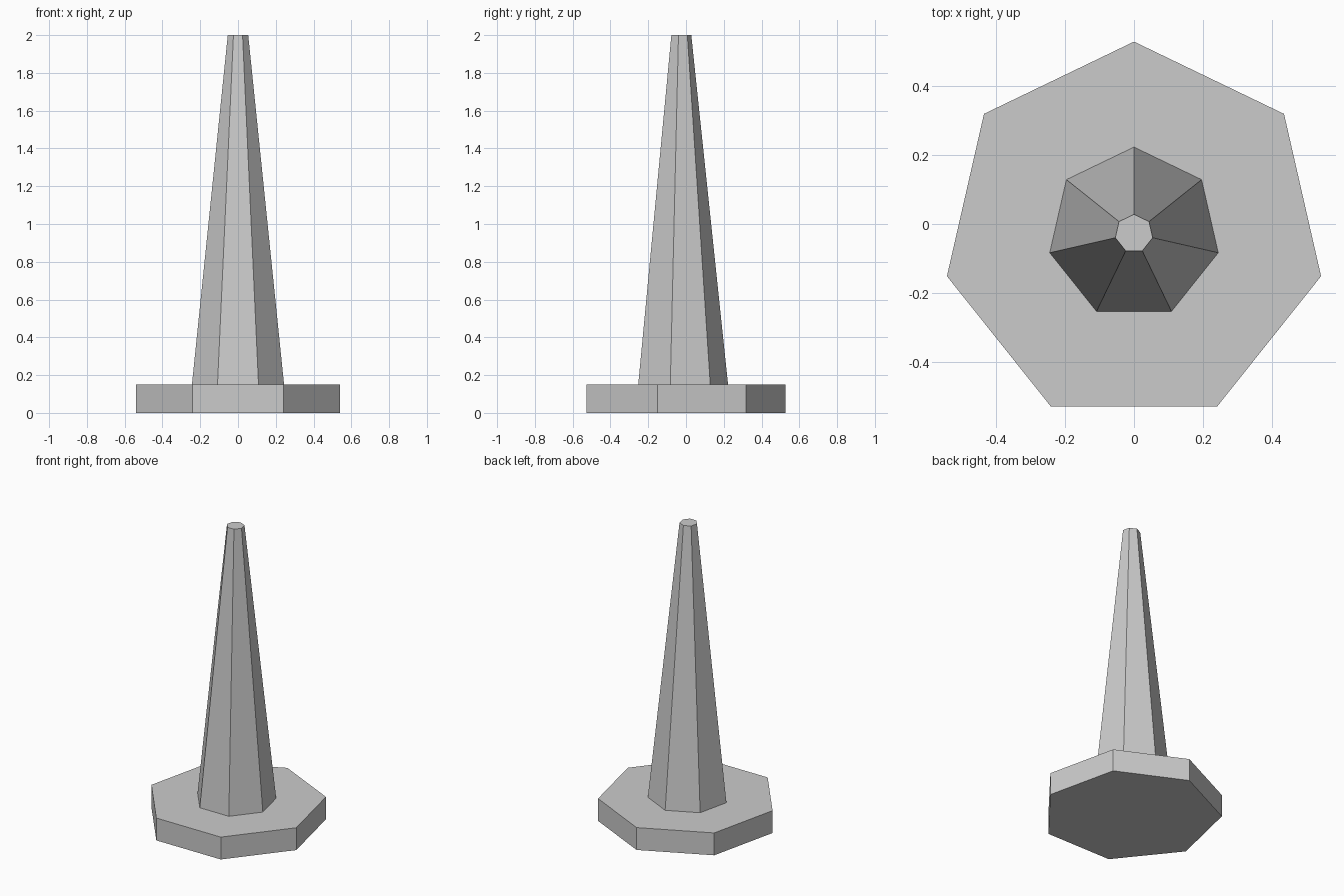
import bpy

if "Cube" in bpy.data.objects:
    bpy.data.objects.remove(bpy.data.objects["Cube"])

SIDES = 7
CENTRE_Y = -0.0275  # heptagon point faces +y, so its centre sits slightly forward


def tapered_prism(name, r_bottom, r_top, z_bottom, z_top):
    bpy.ops.mesh.primitive_cone_add(
        vertices=SIDES, radius1=r_bottom, radius2=r_top,
        depth=z_top - z_bottom,
        location=(0, CENTRE_Y, (z_bottom + z_top) / 2))
    obj = bpy.context.object
    obj.name = name
    return obj


# Flat seven-sided foot
tapered_prism("base_plate", 0.555, 0.555, 0.0, 0.151)

# Tall tapering shaft with a small flat tip
tapered_prism("tapered_shaft", 0.25, 0.0555, 0.151, 2.0)
